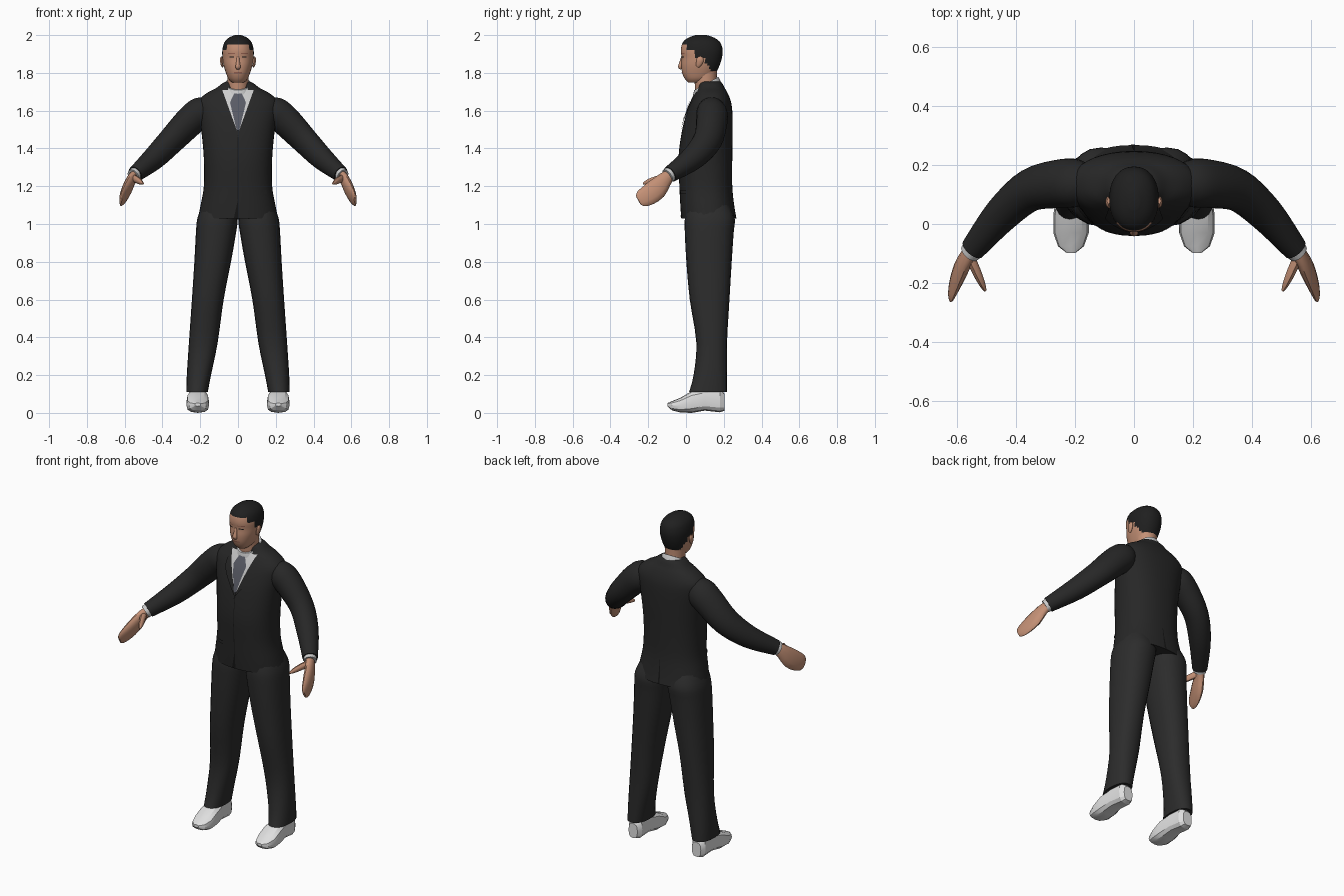
import bpy, bmesh, math
from mathutils import Vector

cube = bpy.data.objects.get("Cube")
if cube:
    bpy.data.objects.remove(cube, do_unlink=True)


def material(name, r, g, b):
    m = bpy.data.materials.new(name)
    m.use_nodes = True
    m.diffuse_color = (r, g, b, 1)
    bsdf = m.node_tree.nodes["Principled BSDF"]
    bsdf.inputs["Base Color"].default_value = (r, g, b, 1)
    bsdf.inputs["Roughness"].default_value = 0.8
    return m


JACKET = material("jacket_black", .02, .02, .02)
TROUSERS = material("trouser_charcoal", .025, .025, .025)
SEAM = material("seam_black", .008, .008, .008)
SKIN = material("skin", .55, .28, .18)
LIPS = material("lips", .33, .13, .09)
HAIR = material("hair_black", .014, .014, .014)
SHIRT = material("shirt_grey", .6, .6, .6)
TIE = material("tie_slate", .1, .105, .13)
SHOE = material("shoe_white", .75, .75, .75)


def smooth(rows, k):
    """Catmull-Rom resampling of rows of numbers, k steps per span."""
    out = []
    for i in range(len(rows) - 1):
        quad = rows[max(i - 1, 0)], rows[i], rows[i + 1], rows[min(i + 2, len(rows) - 1)]
        for j in range(k):
            t = j / k
            out.append([.5 * (2 * b + (c - a) * t + (2 * a - 5 * b + 4 * c - d) * t * t
                              + (3 * b - a - 3 * c + d) * t ** 3) for a, b, c, d in zip(*quad)])
    return out + [list(rows[-1])]


def finish(name, verts, faces, mat, angle=50):
    mesh = bpy.data.meshes.new(name)
    mesh.from_pydata([tuple(v) for v in verts], [], faces)
    mesh.materials.append(mat)
    bm = bmesh.new()
    bm.from_mesh(mesh)
    bmesh.ops.recalc_face_normals(bm, faces=bm.faces)
    bm.to_mesh(mesh)
    bm.free()
    ob = bpy.data.objects.new(name, mesh)
    bpy.context.scene.collection.objects.link(ob)
    if angle:
        bpy.ops.object.select_all(action='DESELECT')
        ob.select_set(True)
        bpy.context.view_layer.objects.active = ob
        bpy.ops.object.shade_smooth_by_angle(angle=math.radians(angle))
    return ob


def loft(name, sections, mat, n=2.0, seg=24, angle=50):
    """Skin superellipse sections given as (centre, axis a, axis b)."""
    verts = []
    for c, a, b in sections:
        for i in range(seg):
            t = 2 * math.pi * i / seg
            p, q = math.cos(t), math.sin(t)
            verts.append(c + a * math.copysign(abs(p) ** (2 / n), p)
                         + b * math.copysign(abs(q) ** (2 / n), q))
    faces = [(r * seg + i, r * seg + (i + 1) % seg, (r + 1) * seg + (i + 1) % seg, (r + 1) * seg + i)
             for r in range(len(sections) - 1) for i in range(seg)]
    last = (len(sections) - 1) * seg
    faces += [tuple(range(seg)), tuple(range(last, last + seg))]
    return finish(name, verts, faces, mat, angle)


def upright(rows):
    """Rows (z, centre x, half width, front y, back y) to level sections."""
    return [(Vector((x, (f + b) / 2, z)), Vector((w, 0, 0)), Vector((0, (b - f) / 2, 0)))
            for z, x, w, f, b in rows]


def tube(name, rows, mat, wide=(0, -.6, .75), k=3, seg=16, mirror=1, n=2.0, angle=50):
    """Rows (x, y, z, wide radius, thin radius) swept along their path."""
    rows = smooth(rows, k)
    pts = [Vector((r[0] * mirror, r[1], r[2])) for r in rows]
    wide = Vector((wide[0] * mirror, wide[1], wide[2]))
    secs = []
    for i, r in enumerate(rows):
        d = (pts[min(i + 1, len(pts) - 1)] - pts[max(i - 1, 0)]).normalized()
        a = (wide - d * wide.dot(d)).normalized()
        secs.append((pts[i], a * r[3], d.cross(a) * r[4]))
    return loft(name, secs, mat, n, seg, angle)


def patch(name, rows, n, z0, z1, left, right, mat, lift=.004, back=False, nx=8, nz=12):
    """Thin plate lying on the front or back of an upright loft."""
    def surface(x, z):
        for lo, hi in zip(rows, rows[1:]):
            if lo[0] <= z <= hi[0]:
                t = (z - lo[0]) / (hi[0] - lo[0])
                _, _, w, f, b = [p + (q - p) * t for p, q in zip(lo, hi)]
                bulge = max(0, 1 - abs(x / w) ** n) ** (1 / n) * (b - f) / 2
                return (f + b) / 2 + (bulge + lift if back else -bulge - lift)
        return 0
    verts = []
    for j in range(nz + 1):
        z = z0 + (z1 - z0) * j / nz
        for i in range(nx + 1):
            x = left(z) + (right(z) - left(z)) * i / nx
            verts.append((x, surface(x, z), z))
    s = nx + 1
    faces = [(j * s + i, j * s + i + 1, (j + 1) * s + i + 1, (j + 1) * s + i)
             for j in range(nz) for i in range(nx)]
    return finish(name, verts, faces, mat)


def box_patch(name, rows, n, x, z, w, h, mat, **kw):
    return patch(name, rows, n, z - h, z + h, lambda _: x - w, lambda _: x + w, mat, nx=4, nz=4, **kw)


# Jacket body
body = smooth([(1.03, 0, .212, -.025, .267), (1.1, 0, .198, -.03, .255), (1.2, 0, .181, -.035, .245),
               (1.35, 0, .181, -.04, .245), (1.5, 0, .195, -.02, .247), (1.6, 0, .212, .008, .245),
               (1.65, 0, .21, .028, .237), (1.69, 0, .17, .048, .222), (1.72, 0, .115, .062, .205),
               (1.745, 0, .082, .068, .192), (1.755, 0, .06, .075, .18)], 4)
BN = 2.3
loft("jacket", upright(body), JACKET, BN, 40)

# Shirt front, tie, lapels and seams


def opening(z):
    return .008 + (z - 1.5) * .36


def tie_width(z):
    return min(.008 + (z - 1.5) * .24, .02 + max(0, 1.69 - z) * .5)


patch("shirt_front", body, BN, 1.5, 1.71, lambda z: -opening(z), opening, SHIRT)
patch("tie", body, BN, 1.495, 1.69, lambda z: -tie_width(z), tie_width, TIE, lift=.009)
for side, s in (("left", 1), ("right", -1)):
    patch(side + "_lapel", body, BN, 1.46, 1.7, lambda z: s * max(0, opening(z)),
          lambda z: s * (opening(z) + .045 * min(1, (z - 1.46) * 8, (1.71 - z) * 12)), JACKET, lift=.007)
    box_patch(side + "_pocket", body, BN, s * .115, 1.17, .035, .01, JACKET, lift=.006)
box_patch("front_closure", body, BN, 0, 1.3, .002, .17, SEAM, lift=.003)
patch("front_cutaway", body, BN, 1.031, 1.13, lambda z: -.022 * (1.13 - z) * 10,
      lambda z: .002, SEAM, lift=.002)
patch("back_vent", body, BN, 1.031, 1.17, lambda z: -.01 * (1.17 - z) * 7,
      lambda z: .003, SEAM, lift=.002, back=True)

# Neck and sloping shirt collar
loft("neck", upright([(1.66, 0, .056, .055, .165), (1.72, 0, .055, .048, .16),
                      (1.82, 0, .058, .04, .165)]), SKIN)
collar = loft("shirt_collar", upright([(1.69, 0, .084, .034, .19), (1.72, 0, .078, .036, .182),
                                       (1.745, 0, .068, .043, .172)]), SHIRT)
for v in collar.data.vertices:
    v.co.z += (v.co.y - .11) * .55

# Head, with hair coloured by position
skull = smooth([(1.748, 0, .03, .012, .09), (1.768, 0, .05, -.006, .13), (1.8, 0, .064, -.02, .158),
                (1.84, 0, .076, -.025, .178), (1.88, 0, .082, -.023, .19), (1.92, 0, .083, -.027, .194),
                (1.96, 0, .073, -.018, .182), (1.985, 0, .05, .01, .152), (2, 0, .018, .05, .11)], 4)
HN = 2.2
head = loft("head", upright(skull), SKIN, HN, 40)
head.data.materials.append(HAIR)
for f in head.data.polygons:
    c = f.center
    limit = .03 if c.z > 1.915 else .045 if c.z > 1.875 else .105 if c.z > 1.835 else .125
    if c.z > 1.95 or (c.z > 1.805 and c.y > limit) or (c.z > 1.925 and abs(c.x) > .058):
        f.material_index = 1
tube("nose", [(0, -.018, 1.885, .007, .007), (0, -.026, 1.855, .009, .01),
              (0, -.031, 1.832, .011, .014), (0, -.024, 1.822, .006, .01)], SKIN, wide=(0, 1, 0), seg=10)
box_patch("mouth", skull, HN, 0, 1.802, .022, .004, LIPS, lift=.002)

# Paired parts
for side, s in (("left", 1), ("right", -1)):
    box_patch(side + "_eye", skull, HN, s * .033, 1.884, .013, .003, SEAM, lift=.002)
    box_patch(side + "_eyebrow", skull, HN, s * .034, 1.902, .018, .002, LIPS, lift=.002)
    tube(side + "_ear", [(.082, .06, 1.832, .008, .004), (.085, .068, 1.845, .015, .007),
                         (.088, .075, 1.87, .019, .008), (.086, .078, 1.885, .01, .005)],
         SKIN, wide=(0, 1, 0), seg=10, mirror=s)

    tube(side + "_sleeve", [(.13, .135, 1.62, .05, .05), (.19, .137, 1.595, .082, .078),
                            (.25, .137, 1.548, .086, .078), (.35, .115, 1.445, .078, .068),
                            (.445, .035, 1.348, .064, .06), (.545, -.085, 1.263, .044, .042)],
         JACKET, mirror=s, k=4, seg=20)
    tube(side + "_cuff", [(.535, -.073, 1.272, .039, .037), (.555, -.098, 1.254, .039, .035)],
         SHIRT, mirror=s, k=1)
    tube(side + "_hand", [(.545, -.085, 1.262, .03, .024), (.566, -.115, 1.232, .042, .024),
                          (.587, -.155, 1.186, .056, .024), (.605, -.2, 1.152, .054, .019),
                          (.617, -.237, 1.133, .044, .012), (.621, -.252, 1.125, .026, .006)],
         SKIN, mirror=s, k=2, seg=12)
    tube(side + "_thumb", [(.556, -.11, 1.245, .02, .018), (.533, -.16, 1.233, .02, .016),
                           (.515, -.2, 1.222, .015, .012), (.503, -.226, 1.214, .006, .005)],
         SKIN, mirror=s, k=2, seg=8)

    leg = smooth([(.11, .217, .057, .016, .218), (.2, .207, .064, .04, .217), (.37, .184, .076, .055, .217),
                  (.6, .16, .084, .02, .23), (.8, .134, .097, .002, .242), (.95, .117, .106, -.006, .252),
                  (1.03, .108, .107, -.006, .258), (1.1, .1, .09, .01, .23)], 3)
    loft(side + "_trouser_leg", upright([[z, x * s, w, f, b] for z, x, w, f, b in leg]), TROUSERS, 2.3, 20)

    # Shoe sections run heel to toe: y, bottom, top, half width
    shoe = [(.205, .012, .1, .03), (.18, .003, .13, .045), (.1, .012, .13, .05), (.03, 0, .115, .06),
            (-.03, .002, .08, .06), (-.075, .014, .062, .044), (-.098, .035, .052, .015)]
    loft(side + "_shoe", [(Vector((s * .213, y, (lo + hi) / 2)), Vector((w, 0, 0)),
                           Vector((0, 0, (hi - lo) / 2))) for y, lo, hi, w in shoe], SHOE, 2.8, 12, 25)
